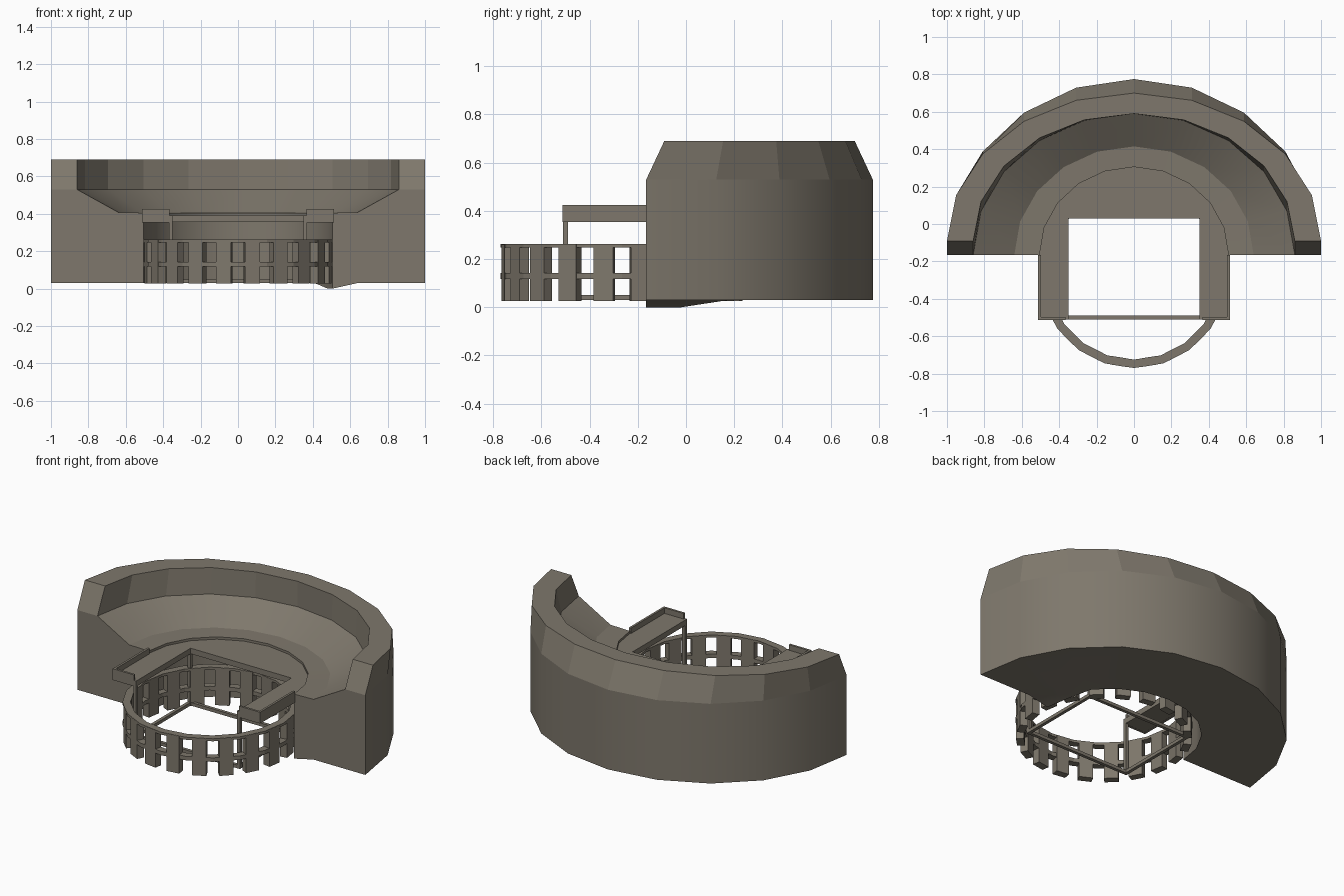
import bpy, bmesh, math
from mathutils import Matrix, Vector

if "Cube" in bpy.data.objects:
    bpy.data.objects.remove(bpy.data.objects["Cube"])

stone = bpy.data.materials.new("warm_grey_stone")
stone.diffuse_color = (0.21, 0.187, 0.15, 1)
stone.use_nodes = True
stone.node_tree.nodes["Principled BSDF"].inputs["Base Color"].default_value = stone.diffuse_color


def finish(bm, name, smooth=None):
    bmesh.ops.recalc_face_normals(bm, faces=bm.faces)
    me = bpy.data.meshes.new(name)
    bm.to_mesh(me)
    bm.free()
    ob = bpy.data.objects.new(name, me)
    bpy.context.collection.objects.link(ob)
    me.materials.append(stone)
    if smooth:
        bpy.ops.object.select_all(action='DESELECT')
        bpy.context.view_layer.objects.active = ob
        ob.select_set(True)
        bpy.ops.object.shade_smooth_by_angle(angle=math.radians(smooth))
    return ob


def add_box(bm, x0, x1, y0, y1, z0, z1):
    mid = Vector(((x0 + x1) / 2, (y0 + y1) / 2, (z0 + z1) / 2))
    size = Vector((x1 - x0, y1 - y0, z1 - z0))
    bmesh.ops.create_cube(bm, size=1, matrix=Matrix.Translation(mid) @ Matrix.Diagonal(size).to_4x4())


FRONT = -0.165      # front plane of the seating
LIP = (0.505, 0.47)  # radii of the bowl's inner edge

# Seating bowl: cross-section swept through a half turn.
# Each entry: x radius, y radius, centre y, height
profile = [
    (1.00, 0.94, FRONT, 0.03), (1.00, 0.94, FRONT, 0.53),
    (1.00, 0.79, -0.09, 0.69), (0.86, 0.68, -0.09, 0.69),
    (0.86, 0.755, FRONT, 0.53), (0.64, 0.58, FRONT, 0.408),
    (*LIP, FRONT, 0.405), (*LIP, FRONT, 0.03), (0.64, 0.58, FRONT, 0.03),
]
bm = bmesh.new()
rings = []
for i in range(11):
    a = math.radians(18 * i)
    ring = []
    for k, (rx, ry, cy, z) in enumerate(profile):
        if k == 7 and i < 2:      # sagging lower corner on the right
            z = 0.0
        ring.append(bm.verts.new((rx * math.cos(a), cy + ry * math.sin(a), z)))
    rings.append(ring)
n = len(profile)
for r0, r1 in zip(rings, rings[1:]):
    for k in range(n):
        bm.faces.new((r0[k], r0[(k + 1) % n], r1[(k + 1) % n], r1[k]))
for r in (rings[0], rings[-1]):   # end walls, front bevel and base
    bm.faces.new((r[1], r[2], r[3], r[4]))
    bm.faces.new((r[0], r[1], r[4], r[5], r[6], r[7], r[8]))
bowl = finish(bm, "seating_bowl", 25)
# the sloping crown stays faceted
for p in bowl.data.polygons:
    if p.center.z > 0.55:
        p.use_smooth = False

# Deck: U-shaped walkway around the square opening
outline = [(0.51, -0.51), (0.51, FRONT)]
outline += [(LIP[0] * math.cos(math.radians(18 * i)), FRONT + LIP[1] * math.sin(math.radians(18 * i)))
            for i in range(1, 10)]
outline += [(-0.51, FRONT), (-0.51, -0.51), (-0.35, -0.51), (-0.35, 0.03), (0.35, 0.03), (0.35, -0.51)]
bm = bmesh.new()
face = bm.faces.new([bm.verts.new((x, y, 0.355)) for x, y in outline])
ext = bmesh.ops.extrude_face_region(bm, geom=[face])
bmesh.ops.translate(bm, vec=(0, 0, 0.035), verts=[v for v in ext["geom"] if isinstance(v, bmesh.types.BMVert)])
finish(bm, "deck")

# Parapets on the outer and front edges of both deck arms
bm = bmesh.new()
for s in (-1, 1):
    add_box(bm, *sorted((s * 0.498, s * 0.512)), -0.512, FRONT, 0.354, 0.425)
    add_box(bm, *sorted((s * 0.365, s * 0.512)), -0.512, -0.498, 0.354, 0.425)
finish(bm, "deck_parapet")

# Frame under the opening: corner posts and floor beams
bm = bmesh.new()
for s in (-1, 1):
    xs = sorted((s * 0.35, s * 0.37))
    add_box(bm, *xs, -0.51, -0.49, 0.03, 0.356)
    add_box(bm, *xs, 0.03, 0.05, 0.03, 0.356)
    add_box(bm, *xs, -0.49, 0.03, 0.03, 0.05)
for y in (-0.51, 0.03):
    add_box(bm, -0.35, 0.35, y, y + 0.02, 0.03, 0.05)
finish(bm, "opening_frame")

# Round colonnade: two ring rails and twenty flat pillars
CY, RO, RI = -0.265, 0.505, 0.46


def ring_rail(name, z0, z1):
    bm = bmesh.new()
    section = [(RO, z0), (RO, z1), (RI, z1), (RI, z0)]
    loops = []
    for i in range(20):
        a = math.radians(18 * i)
        loops.append([bm.verts.new((r * math.cos(a), CY + r * math.sin(a), z)) for r, z in section])
    for i in range(20):
        p, q = loops[i], loops[(i + 1) % 20]
        for k in range(4):
            bm.faces.new((p[k], p[(k + 1) % 4], q[(k + 1) % 4], q[k]))
    finish(bm, name)


ring_rail("top_rail", 0.247, 0.263)
ring_rail("middle_rail", 0.118, 0.143)

bm = bmesh.new()
apothem = RO * math.cos(math.radians(9))
for i in range(20):
    turn = Matrix.Translation((0, CY, 0)) @ Matrix.Rotation(math.radians(18 * i + 9), 4, 'Z')
    place = Matrix.Translation((apothem - 0.022, 0, 0.144)) @ Matrix.Diagonal((0.046, 0.082, 0.234, 1))
    bmesh.ops.create_cube(bm, size=1, matrix=turn @ place)
finish(bm, "pillars")
